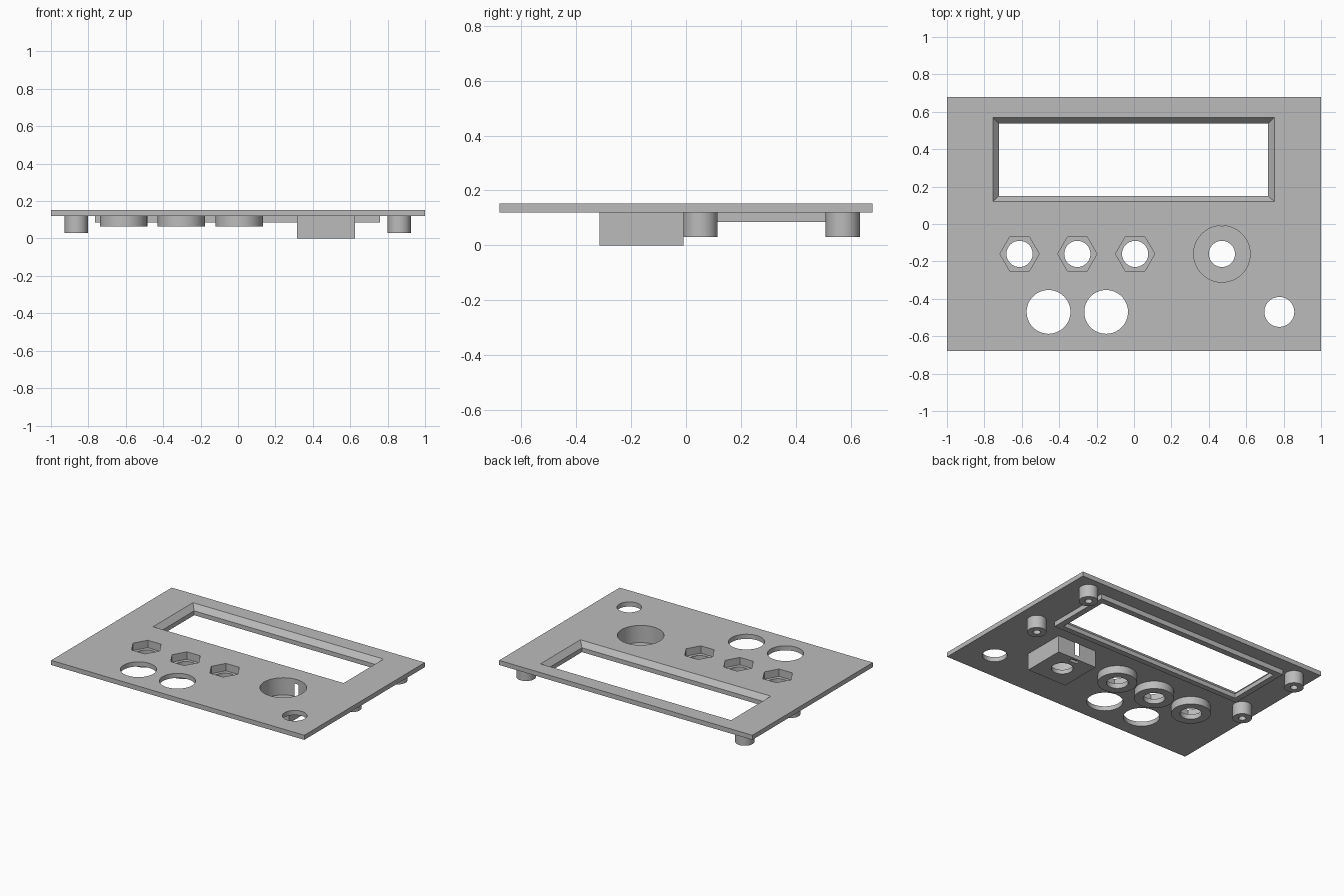
import bpy, bmesh, math

cube = bpy.data.objects.get("Cube")
if cube:
    bpy.data.objects.remove(cube, do_unlink=True)

gray = bpy.data.materials.new("panel gray")
gray.use_nodes = True
gray.diffuse_color = (0.5, 0.5, 0.5, 1)
gray.node_tree.nodes["Principled BSDF"].inputs["Base Color"].default_value = (0.5, 0.5, 0.5, 1)


def rect(x0, x1, y0, y1):
    return [(x0, y0), (x1, y0), (x1, y1), (x0, y1)]


def ring(x, y, r, n=64):
    return [(x + r * math.cos(2 * math.pi * i / n), y + r * math.sin(2 * math.pi * i / n)) for i in range(n)]


def loft(name, *levels):
    """Solid through (outline, z) levels, listed from bottom to top."""
    bm = bmesh.new()
    loops = [[bm.verts.new((x, y, z)) for x, y in pts] for pts, z in levels]
    for a, b in zip(loops, loops[1:]):
        for i in range(len(a)):
            j = (i + 1) % len(a)
            bm.faces.new((a[i], a[j], b[j], b[i]))
    bm.faces.new(loops[0][::-1])
    bm.faces.new(loops[-1])
    mesh = bpy.data.meshes.new(name)
    bm.to_mesh(mesh)
    bm.free()
    mesh.materials.append(gray)
    obj = bpy.data.objects.new(name, mesh)
    bpy.context.collection.objects.link(obj)
    return obj


def prism(name, pts, z0, z1):
    return loft(name, (pts, z0), (pts, z1))


BOTTOM, TOP = 0.12, 0.153
JOIN, ABOVE = 0.136, 0.2      # bosses sink into the plate; cutters rise above it
ROW = -0.16

panel = prism("control_panel", rect(-1, 1, -0.68, 0.68), BOTTOM, TOP)


def combine(tool, operation):
    mod = panel.modifiers.new(tool.name, 'BOOLEAN')
    mod.operation, mod.object, mod.solver = operation, tool, 'EXACT'
    bpy.context.view_layer.objects.active = panel
    bpy.ops.object.modifier_apply(modifier=mod.name)
    bpy.data.objects.remove(tool, do_unlink=True)


def add(tool):
    combine(tool, 'UNION')


def cut(tool):
    combine(tool, 'DIFFERENCE')


# Display window with a raised frame underneath and a bevelled top edge
add(prism("window_frame", rect(-0.765, 0.76, 0.11, 0.58), 0.085, JOIN))
inner = rect(-0.722, 0.717, 0.15, 0.537)
outer = rect(-0.755, 0.75, 0.12, 0.57)
cut(loft("window_opening", (inner, -0.1), (inner, 0.116), (outer, TOP), (outer, ABOVE)))

# Switch bosses with hexagonal nut recesses
for x in (-0.612, -0.303, 0.006):
    add(prism("switch_boss", ring(x, ROW, 0.127), 0.065, JOIN))
    cut(prism("nut_recess", ring(x, ROW, 0.105, 6), 0.1, ABOVE))
    cut(prism("switch_hole", ring(x, ROW, 0.07), -0.1, ABOVE))

# Knob housing: square block, round well, shaft hole and locating notch
KX = 0.47
add(prism("knob_housing", rect(KX - 0.155, KX + 0.155, ROW - 0.155, ROW + 0.15), 0, JOIN))
cut(prism("knob_well", ring(KX, ROW, 0.151), 0.03, ABOVE))
cut(prism("shaft_hole", ring(KX, ROW, 0.07), -0.1, ABOVE))
cut(prism("locating_notch", rect(KX - 0.03, KX + 0.03, -0.055, -0.025), -0.1, 0.02))

# Plain round openings
for x, r in ((-0.457, 0.117), (-0.149, 0.117), (0.777, 0.08)):
    cut(prism("round_opening", ring(x, -0.47, r), -0.1, ABOVE))

# Screw posts with blind holes
for x in (-0.865, 0.862):
    for y in (0.053, 0.572):
        add(prism("screw_post", ring(x, y, 0.0625, 48), 0.03, JOIN))
        cut(prism("screw_hole", ring(x, y, 0.024, 24), -0.1, BOTTOM - 0.01))

bpy.ops.object.select_all(action='DESELECT')
panel.select_set(True)
bpy.context.view_layer.objects.active = panel
bpy.ops.object.shade_smooth_by_angle(angle=math.radians(30))
